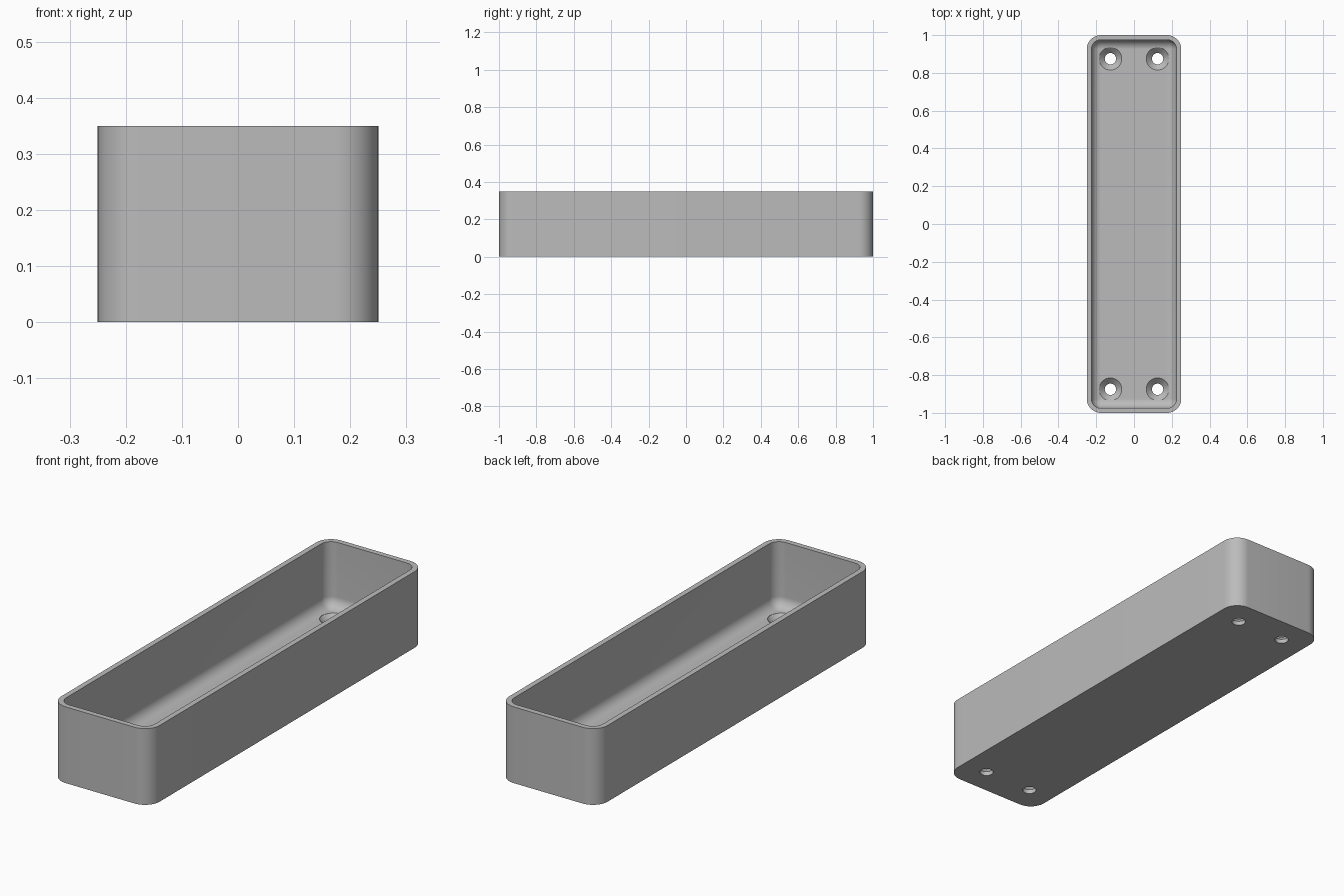
import bpy, bmesh
from math import sin, cos, pi, radians

default = bpy.data.objects.get("Cube")
if default:
    bpy.data.objects.remove(default, do_unlink=True)

HALF_X, HALF_Y, HEIGHT = 0.25, 1.0, 0.35
CORNER, WALL, FLOOR, FILLET = 0.075, 0.025, 0.05, 0.05
HOLE_X, HOLE_Y, HOLE_R, SINK_R = 0.125, 0.875, 0.03, 0.06
STEPS = 12

grey = bpy.data.materials.new("plain grey")
grey.use_nodes = True
colour = (0.5, 0.5, 0.5, 1)
grey.diffuse_color = colour
grey.node_tree.nodes["Principled BSDF"].inputs["Base Color"].default_value = colour


def ring(bm, inset, z):
    """Rounded rectangle, moved in from the outer wall by inset."""
    r = max(CORNER - inset, 0.0005)
    cx, cy = HALF_X - inset - r, HALF_Y - inset - r
    verts = []
    for q, (sx, sy) in enumerate([(1, 1), (-1, 1), (-1, -1), (1, -1)]):
        for i in range(STEPS + 1):
            a = (q + i / STEPS) * pi / 2
            verts.append(bm.verts.new((sx * cx + r * cos(a), sy * cy + r * sin(a), z)))
    return verts


def circle(bm, x, y, r, z, n=48):
    return [bm.verts.new((x + r * cos(2 * pi * i / n), y + r * sin(2 * pi * i / n), z))
            for i in range(n)]


def loft(bm, rings):
    """Skin a closed solid through the rings and cap both ends."""
    for a, b in zip(rings, rings[1:]):
        for i in range(len(a)):
            j = (i + 1) % len(a)
            bm.faces.new((a[i], a[j], b[j], b[i]))
    bm.faces.new(rings[0][::-1])
    bm.faces.new(rings[-1])


def finish(bm, name):
    bmesh.ops.recalc_face_normals(bm, faces=bm.faces)
    mesh = bpy.data.meshes.new(name)
    bm.to_mesh(mesh)
    bm.free()
    mesh.materials.append(grey)
    obj = bpy.data.objects.new(name, mesh)
    bpy.context.collection.objects.link(obj)
    return obj


# Tray: outer wall, flat rim, inner wall, rounded edge down to the floor
profile = [(0, 0), (0, HEIGHT), (WALL, HEIGHT)]
for k in range(STEPS + 1):
    a = k / STEPS * pi / 2
    profile.append((WALL + FILLET * (1 - cos(a)), FLOOR + FILLET * (1 - sin(a))))
bm = bmesh.new()
loft(bm, [ring(bm, inset, z) for inset, z in profile])
tray = finish(bm, "tray")

# Countersunk screw holes near the four corners
bm = bmesh.new()
neck = FLOOR - (SINK_R - HOLE_R)
for sx in (-1, 1):
    for sy in (-1, 1):
        loft(bm, [circle(bm, sx * HOLE_X, sy * HOLE_Y, r, z) for r, z in
                  [(HOLE_R, -0.05), (HOLE_R, neck), (SINK_R, FLOOR), (SINK_R, 0.2)]])
cutter = finish(bm, "screw_hole_cutter")
cutter.hide_render = True
cutter.hide_set(True)

cut = tray.modifiers.new("screw holes", "BOOLEAN")
cut.operation = "DIFFERENCE"
cut.solver = "EXACT"
cut.object = cutter

# Apply the cut, drop the helper and shade smooth with sharp edges kept
bpy.context.view_layer.objects.active = tray
tray.select_set(True)
bpy.ops.object.modifier_apply(modifier=cut.name)
bpy.data.objects.remove(cutter, do_unlink=True)
bpy.ops.object.shade_smooth_by_angle(angle=radians(30))
